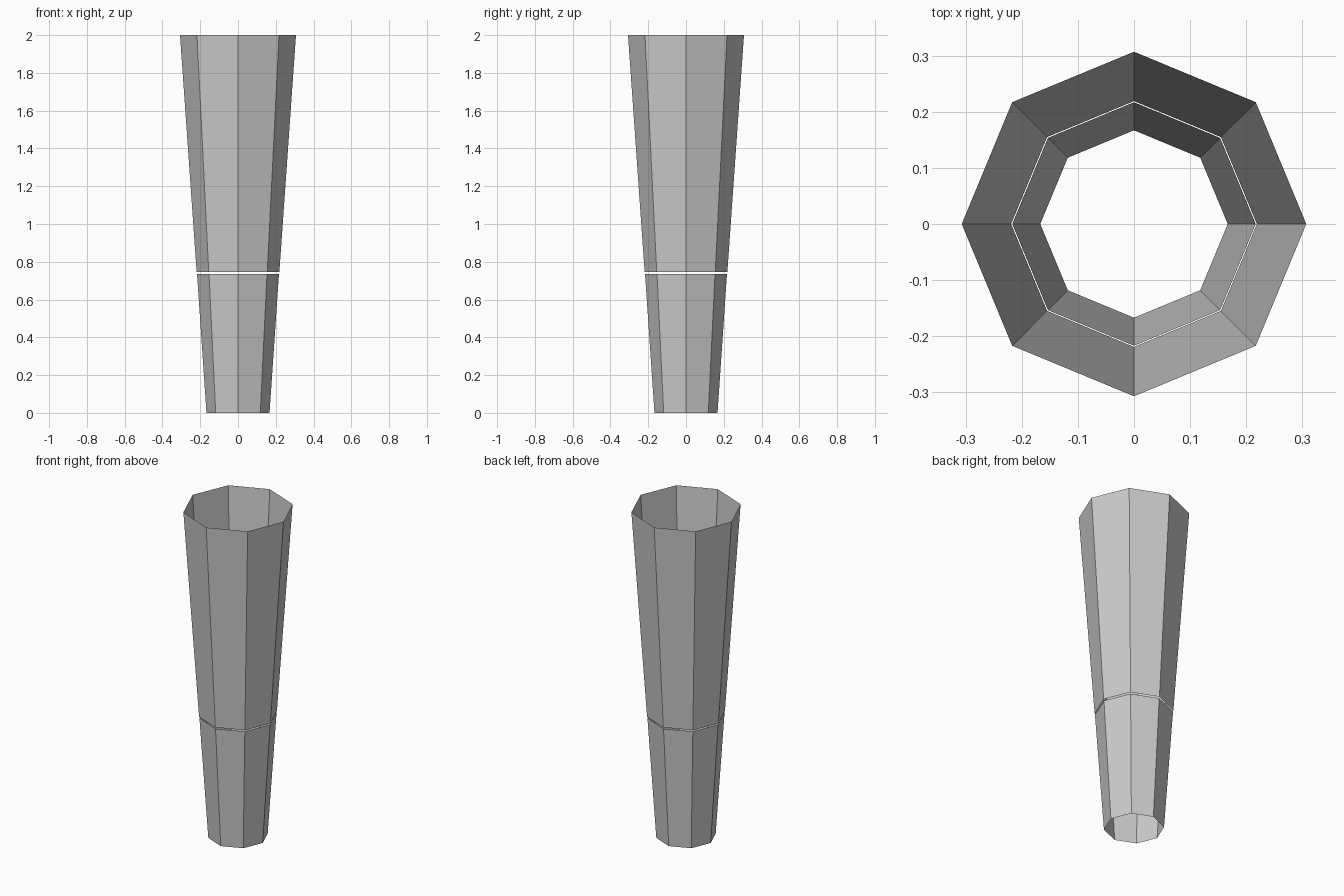
import bpy
from math import pi

if "Cube" in bpy.data.objects:
    bpy.data.objects.remove(bpy.data.objects["Cube"])

SIDES = 8


def tapered_sleeve(name, z0, z1, r0, r1):
    """Open, thin-walled octagonal cone section with corners on the axes."""
    bpy.ops.mesh.primitive_cone_add(
        vertices=SIDES, radius1=r0, radius2=r1, depth=z1 - z0,
        end_fill_type='NOTHING', location=(0, 0, (z0 + z1) / 2))
    obj = bpy.context.object
    obj.name = name
    return obj


# Short lower section, then a narrow gap, then the long flared upper section
tapered_sleeve("lower_sleeve", 0.0, 0.736, 0.167, 0.217)
tapered_sleeve("upper_sleeve", 0.745, 2.0, 0.219, 0.307)
